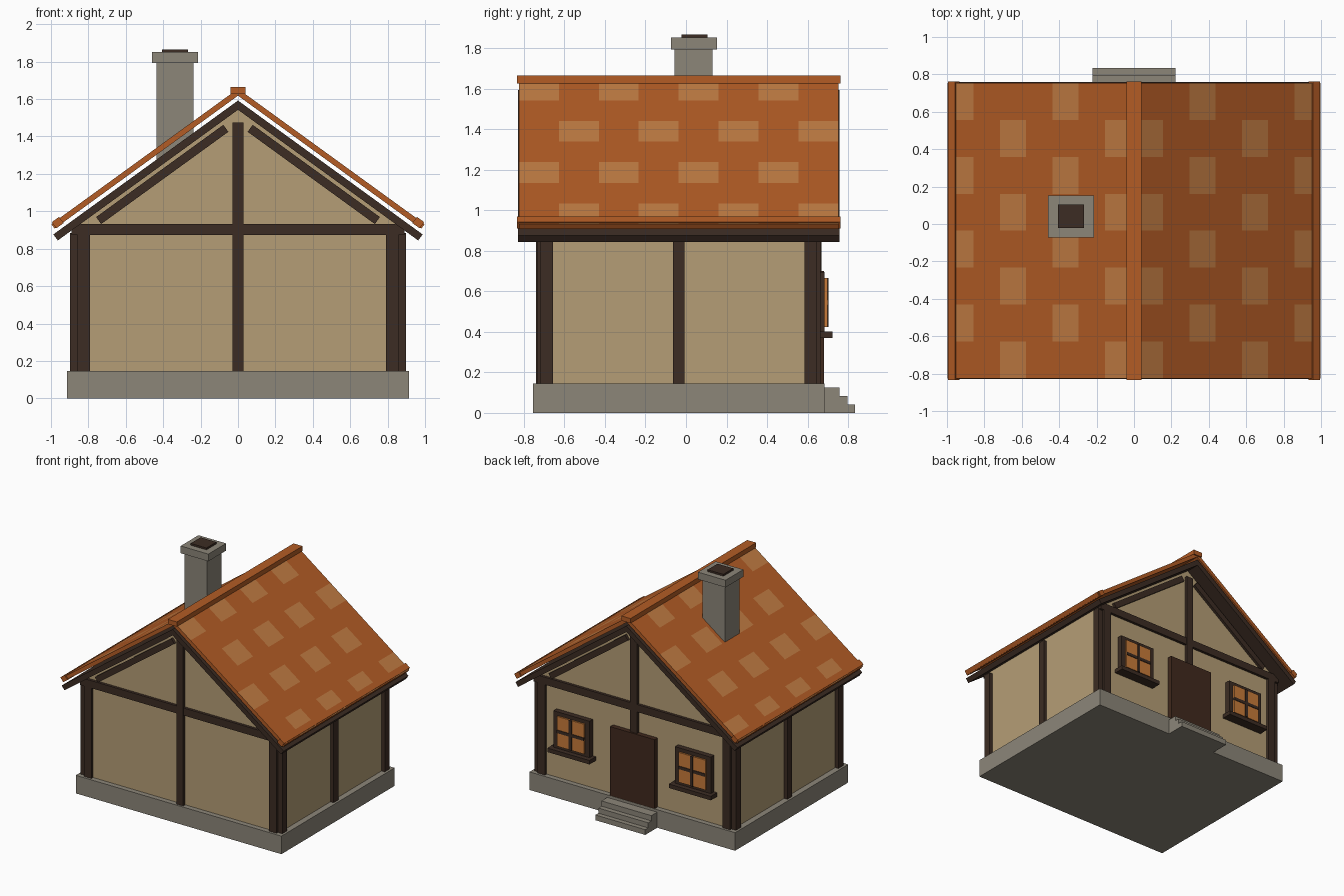
import bpy, bmesh, math
from mathutils import Matrix, Vector

cube = bpy.data.objects.get("Cube")
if cube:
    bpy.data.objects.remove(cube)


def material(name, hex_color):
    rgb = [int(hex_color[i:i + 2], 16) / 255 for i in (0, 2, 4)]
    lin = [((c + 0.055) / 1.055) ** 2.4 for c in rgb] + [1]
    m = bpy.data.materials.new(name)
    m.use_nodes = True
    m.diffuse_color = lin
    m.node_tree.nodes["Principled BSDF"].inputs["Base Color"].default_value = lin
    return m


PLASTER = material("plaster", "B59E76")
TIMBER = material("dark timber", "3C2C23")
STONE = material("grey stone", "8C8679")
TILE = material("roof tile", "B35C25")
TILE_LIGHT = material("pale roof tile", "C17C43")
DOOR = material("door wood", "40291D")
GLASS = material("amber glass", "C87B3A")

YC = -0.036                      # middle of the house along y
SLOPE = 0.725                    # roof rise over run
ANGLE = math.atan(SLOPE)


def finish(name, bm, *mats):
    me = bpy.data.meshes.new(name)
    bm.to_mesh(me)
    bm.free()
    for m in mats:
        me.materials.append(m)
    ob = bpy.data.objects.new(name, me)
    bpy.context.collection.objects.link(ob)
    return ob


def box(name, xs, ys, zs, mat, tilt=0):
    """Box between pairs of limits, tilted about y through its middle."""
    bm = bmesh.new()
    bmesh.ops.create_cube(bm, size=1)
    spans = (xs, ys, zs)
    size = Matrix.Diagonal([b - a for a, b in spans] + [1])
    mid = Matrix.Translation([(a + b) / 2 for a, b in spans])
    bm.transform(mid @ Matrix.Rotation(tilt, 4, "Y") @ size)
    return finish(name, bm, mat)


def prism(name, profile, axis, start, end, mat):
    """Profile (u, z) extruded along x or y."""
    bm = bmesh.new()
    place = (lambda u, z: (start, u, z)) if axis == "x" else (lambda u, z: (u, start, z))
    face = bm.faces.new([bm.verts.new(place(u, z)) for u, z in profile])
    move = Vector((end - start, 0, 0) if axis == "x" else (0, end - start, 0))
    geom = bmesh.ops.extrude_face_region(bm, geom=[face])["geom"]
    bmesh.ops.translate(bm, vec=move, verts=[v for v in geom if isinstance(v, bmesh.types.BMVert)])
    bmesh.ops.recalc_face_normals(bm, faces=bm.faces)
    return finish(name, bm, mat)


def span(s, a, b):
    return tuple(sorted((s * a, s * b)))


def yspan(s, a, b):
    return tuple(sorted((YC + s * a, YC + s * b)))


# Stone base and steps
BASE_Y = YC + 0.719
box("stone_base", (-0.915, 0.915), (YC - 0.719, BASE_Y), (0, 0.145), STONE)
steps = [(0.65, 0), (0.835, 0), (0.835, 0.042), (0.797, 0.042), (0.797, 0.083),
         (0.757, 0.083), (0.757, 0.125), (0.65, 0.125)]
prism("back_steps", steps, "x", -0.222, 0.222, STONE)

# Plaster walls with gables
WALL = 0.868
wall_top = 1.555 - SLOPE * WALL
prism("plaster_walls", [(-WALL, 0.14), (WALL, 0.14), (WALL, wall_top), (0, 1.555), (-WALL, wall_top)],
      "y", YC - 0.678, YC + 0.678, PLASTER)

# Timber frame on both gables
for s, end in ((-1, "front"), (1, "back")):
    layer = yspan(s, 0.66, 0.7)
    box(f"{end}_tie_beam", (-0.89, 0.89), layer, (0.872, 0.932), TIMBER)
    box(f"{end}_middle_post", (-0.03, 0.03), yspan(s, 0.66, 0.704), (0.145, 1.475), TIMBER)
    for t, side in ((1, "left"), (-1, "right")):
        box(f"{end}_{side}_gable_post", span(t, 0.79, 0.857), layer, (0.145, 0.9), TIMBER)
        cx, cz, half = 0.405 * t, 1.197, 0.42
        box(f"{end}_{side}_brace", (cx - half, cx + half), layer, (cz - 0.023, cz + 0.023),
            TIMBER, ANGLE * t)

# Timber posts on the long walls
for t, side in ((1, "left"), (-1, "right")):
    layer = span(t, 0.84, 0.897)
    for s, end in ((-1, "front"), (1, "back")):
        box(f"{side}_{end}_corner_post", layer, yspan(s, 0.62, 0.682), (0.145, 0.885), TIMBER)
    box(f"{side}_middle_post", layer, (YC - 0.029, YC + 0.029), (0.145, 0.885), TIMBER)

# Dark roof deck, a folded slab
TOP, RUN = 1.592, 0.987
dx, dz = 0.04 * math.sin(ANGLE), 0.04 * math.cos(ANGLE)
low = TOP - SLOPE * RUN
prism("roof_deck", [(0, TOP), (RUN, low), (RUN - dx, low - dz), (0, TOP - 0.04 / math.cos(ANGLE)),
                    (dx - RUN, low - dz), (-RUN, low)], "y", YC - 0.794, YC + 0.794, TIMBER)

# Tiled roof sides with staggered pale patches
ROWS, COLS = 7, 8
for t, side in ((1, "left"), (-1, "right")):
    bm = bmesh.new()
    bmesh.ops.create_grid(bm, x_segments=ROWS, y_segments=COLS, size=0.5)
    for f in bm.faces:
        c = f.calc_center_median()
        row, col = int((c.x + 0.5) * ROWS), int((c.y + 0.5) * COLS)
        pale = row % 2 == 0 and (col + row // 2) % 2 == 0
        f.material_index = 0 if pale else 1
    for v in bm.verts:
        run = 0.015 + 0.983 * (v.co.x + 0.5)
        v.co = (t * run, YC + 1.578 * v.co.y, 1.655 - SLOPE * run)
    bm.normal_update()
    bmesh.ops.reverse_faces(bm, faces=[f for f in bm.faces if f.normal.z < 0])
    roof = finish(f"{side}_roof_tiles", bm, TILE_LIGHT, TILE)
    solid = roof.modifiers.new("thickness", "SOLIDIFY")
    solid.thickness = 0.03
    solid.offset = -1
    solid.material_offset = solid.material_offset_rim = 1
    box(f"{side}_eave_cap", span(t, 0.94, 0.988), (YC - 0.799, YC + 0.799), (0.919, 0.96),
        TILE, ANGLE * t)
box("ridge_cap", (-0.04, 0.04), (YC - 0.799, YC + 0.799), (1.626, 1.664), TILE)

# Chimney
box("chimney_stack", (-0.437, -0.237), (-0.056, 0.131), (1.2, 1.8), STONE)
box("chimney_cap", (-0.459, -0.213), (-0.073, 0.153), (1.793, 1.851), STONE)
box("chimney_flue", (-0.406, -0.266), (-0.021, 0.105), (1.8, 1.866), TIMBER)

# Door on the back
box("back_door", (-0.198, 0.198), (0.62, 0.681), (0.125, 0.7), DOOR)

# Windows on the back
for t, side in ((1, "left"), (-1, "right")):
    cx, cz = 0.54 * t, 0.545
    box(f"{side}_window_frame", (cx - 0.16, cx + 0.16), (0.62, 0.684), (0.395, 0.695), TIMBER)
    box(f"{side}_window_glass", (cx - 0.12, cx + 0.12), (0.66, 0.697), (0.425, 0.665), GLASS)
    box(f"{side}_window_upright", (cx - 0.012, cx + 0.012), (0.66, 0.703), (0.425, 0.665), TIMBER)
    box(f"{side}_window_crossbar", (cx - 0.12, cx + 0.12), (0.66, 0.702), (cz - 0.012, cz + 0.012), TIMBER)
    box(f"{side}_window_sill", (cx - 0.187, cx + 0.187), (0.62, 0.723), (0.37, 0.402), TIMBER)
